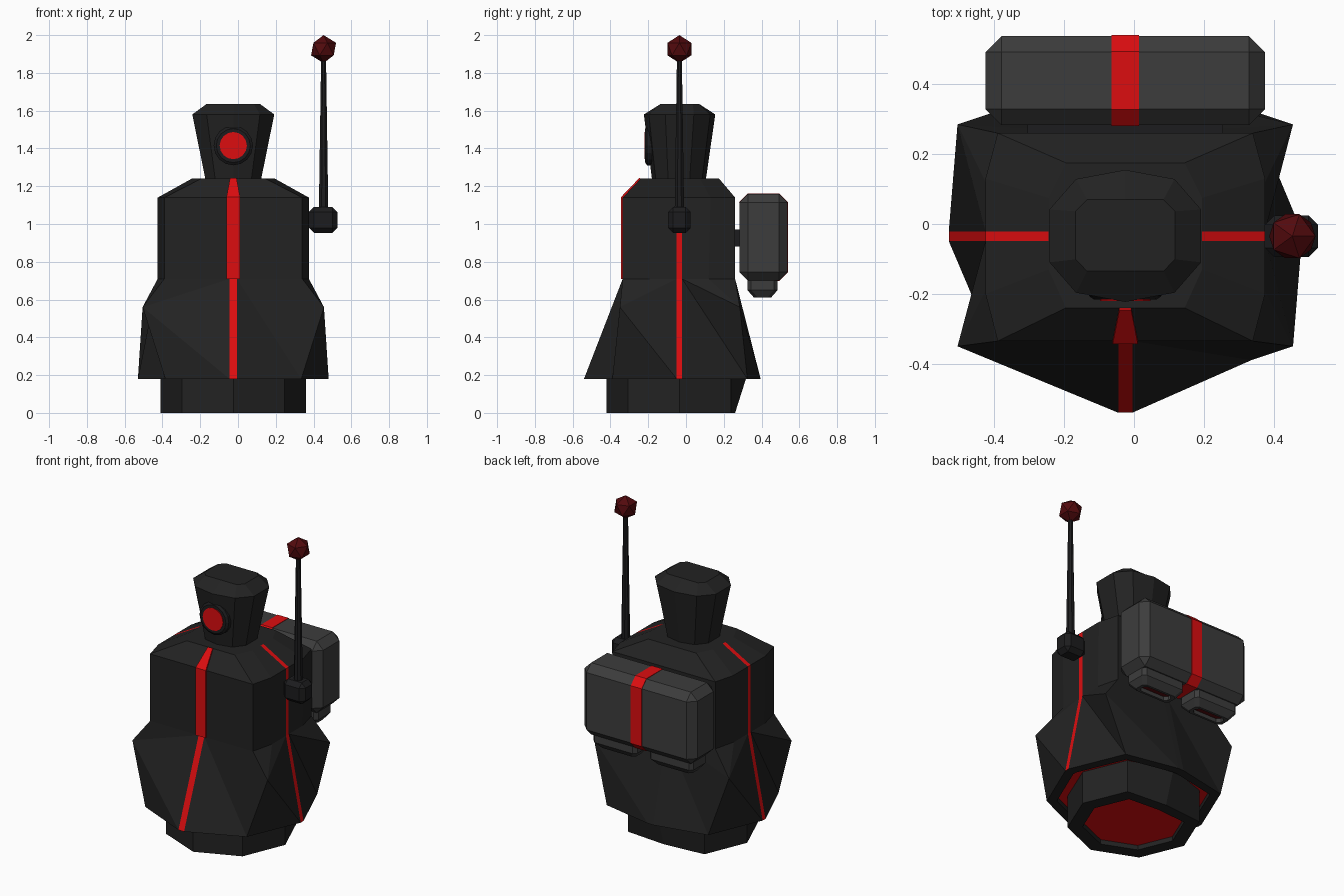
import bpy, bmesh, math
from mathutils import Vector, Matrix

if "Cube" in bpy.data.objects:
    bpy.data.objects.remove(bpy.data.objects["Cube"])

CX, CY = -0.025, -0.035


def mat(name, c):
    m = bpy.data.materials.new(name)
    m.diffuse_color = (*c, 1)
    m.use_nodes = True
    m.node_tree.nodes["Principled BSDF"].inputs["Base Color"].default_value = m.diffuse_color
    return m


SHELL = mat("charcoal", (0.016, 0.016, 0.016))
DARK = mat("near black", (0.012, 0.012, 0.013))
GREY = mat("pack grey", (0.046, 0.046, 0.046))
RED = mat("bright red", (0.72, 0.004, 0.005))
MAROON = mat("dark red", (0.085, 0.003, 0.004))


def finish(name, bm, *mats, recalc=True):
    if recalc:
        bmesh.ops.recalc_face_normals(bm, faces=bm.faces)
    me = bpy.data.meshes.new(name)
    bm.to_mesh(me)
    bm.free()
    for m in mats:
        me.materials.append(m)
    ob = bpy.data.objects.new(name, me)
    bpy.context.collection.objects.link(ob)
    return ob


def ring(bm, pts):
    return [bm.verts.new(p) for p in pts]


def bridge(bm, a, b, index=0):
    n = len(a)
    for i in range(n):
        bm.faces.new((a[i], a[(i + 1) % n], b[(i + 1) % n], b[i])).material_index = index


def loft(name, rings, *mats):
    bm = bmesh.new()
    rs = [ring(bm, r) for r in rings]
    for a, b in zip(rs, rs[1:]):
        bridge(bm, a, b)
    bm.faces.new(rs[0])
    bm.faces.new(rs[-1])
    return finish(name, bm, *mats)


def box(name, lo, hi, m, bevel=0.0):
    bm = bmesh.new()
    c = [(a + b) / 2 for a, b in zip(lo, hi)]
    s = [b - a for a, b in zip(lo, hi)]
    bmesh.ops.create_cube(bm, size=1, matrix=Matrix.Translation(c) @ Matrix.Diagonal((*s, 1)))
    if bevel:
        bmesh.ops.bevel(bm, geom=bm.edges[:], offset=bevel, segments=1, affect='EDGES')
    return finish(name, bm, m)


def strip(name, path, thick, m):
    # plate along x-width half w following (y, z, w); thickened along the normal
    bm = bmesh.new()
    rows = [ring(bm, [(CX - w, y, z), (CX + w, y, z)]) for y, z, w in path]
    for a, b in zip(rows, rows[1:]):
        bm.faces.new((a[0], a[1], b[1], b[0]))
    ob = finish(name, bm, m, recalc=False)
    mod = ob.modifiers.new("thickness", 'SOLIDIFY')
    mod.thickness, mod.offset = thick, 1
    return ob


# torso and flared skirt in one shell; painted stripes are its middle faces
def octo(z, xc, xs, y0, y1, ya, yb):
    """Chamfered rectangle, counter-clockwise from the front, with stripe edges."""
    f, s = 0.02, 0.014
    p = [(-f, y0), (f, y0), (xc, y0), (xs, ya), (xs, CY - s), (xs, CY + s), (xs, yb), (xc, y1),
         (f, y1), (-f, y1), (-xc, y1), (-xs, yb), (-xs, CY + s), (-xs, CY - s), (-xs, ya), (-xc, y0)]
    return [(CX + x, y, z) for x, y in p]


bm = bmesh.new()
waist = ring(bm, octo(0.71, 0.365, 0.40, -0.335, 0.26, -0.19, 0.12))
chest = ring(bm, octo(1.14, 0.365, 0.40, -0.335, 0.26, -0.20, 0.13))
top = ring(bm, octo(1.24, 0.17, 0.22, -0.24, 0.175, -0.13, 0.075))
bridge(bm, waist, chest)
bridge(bm, chest, top)
for f in bm.faces:                       # side stripes
    c = f.calc_center_median()
    if abs(c.y - CY) < 0.002 and abs(c.x - CX) > 0.1:
        f.material_index = 1
bm.faces.new(top)
full = octo(0.18, 0.36, 0.505, -0.54, 0.395, 0, 0)
hem_pts = [full[i] for i in (0, 1, 4, 5, 8, 9, 12, 13)]
hem = ring(bm, hem_pts)
cor = ring(bm, [(CX + x, y, 0.18) for x, y in ((0.36, -0.39), (0.36, 0.325), (-0.36, 0.325), (-0.36, -0.39))])
flare = ring(bm, [(CX + x, y, 0.56) for x, y in ((0.48, -0.35), (0.48, 0.285), (-0.48, 0.285), (-0.48, -0.35))])
for i in range(4):
    t0, t1, ta, tb, n0 = (waist[(4 * i + k) % 16] for k in range(5))
    b0, b1, nb = hem[2 * i], hem[2 * i + 1], hem[(2 * i + 2) % 8]
    c, cb = flare[i], cor[i]
    bm.faces.new((t0, b0, b1, t1)).material_index = 0 if i == 2 else 1
    for tri in ((t1, b1, cb), (t1, cb, c), (t1, c, ta), (ta, c, tb),
                (c, cb, nb), (c, nb, n0), (c, n0, tb)):
        bm.faces.new(tri)
# rim and red lining under the skirt
outer = [v for i in range(4) for v in (hem[2 * i], hem[2 * i + 1], cor[i])]


def shrink(z):
    return ring(bm, [(CX + (v.co.x - CX) * 0.88, -0.06 + (v.co.y + 0.06) * 0.88, z) for v in outer])


inner, lining = shrink(0.18), shrink(0.21)
bridge(bm, outer, inner)
bridge(bm, inner, lining)
bm.faces.new(lining).material_index = 1
finish("torso_and_skirt", bm, SHELL, RED)

# raised front stripe
strip("front_stripe", [(-0.335, 0.71, 0.036), (-0.335, 1.14, 0.036), (-0.24, 1.238, 0.017)], 0.009, RED)


# base drum: octagon, heel cut back at the bottom, red recess below
def base(z, k, back):
    pts = []
    for i in range(8):
        a = -math.pi / 2 + i * math.pi / 4
        y = CY + 0.385 * k * math.sin(a)
        pts.append((CX + 0.385 * k * math.cos(a), min(y, back), z))
    return pts


bm = bmesh.new()
rs = [ring(bm, r) for r in (base(0.22, 1, 0.33), base(0, 1, 0.26), base(0, 0.77, 0.19), base(0.03, 0.77, 0.19))]
for a, b in zip(rs, rs[1:]):
    bridge(bm, a, b)
bm.faces.new(rs[0])
bm.faces.new(rs[-1]).material_index = 1
finish("base", bm, SHELL, RED)


# head: flaring column with chamfered cap
def head(z, a, y0, y1, shape):
    m, h = (y0 + y1) / 2, (y1 - y0) / 2
    right = [(a * x, m + h * y) for x, y in shape]
    pts = right + [(-x, y) for x, y in reversed(right[1:-1])]
    return [(CX + x, y, z) for x, y in pts]


ROUND = [(0, -1), (0.65, -0.86), (1, -0.4), (1, 0.4), (0.65, 0.86), (0, 1)]
CAP = [(0, -1), (0.77, -1), (1, -0.67), (1, 0.67), (0.77, 1), (0, 1)]
loft("head", [head(1.235, 0.147, -0.18, 0.105, ROUND), head(1.58, 0.217, -0.223, 0.155, ROUND),
              head(1.635, 0.142, -0.135, 0.07, CAP)], SHELL)


# eye: dark housing with red lens
def disc(r, y, n=16):
    return [(CX + r * math.cos(2 * math.pi * i / n), y, 1.415 + r * math.sin(2 * math.pi * i / n)) for i in range(n)]


loft("eye_housing", [disc(0.104, -0.15), disc(0.104, -0.206), disc(0.09, -0.216)], DARK)
loft("eye_lens", [disc(0.072, -0.21), disc(0.072, -0.22)], RED)

# backpack with wrapped stripe and two thrusters
box("backpack", (CX - 0.4, 0.283, 0.70), (CX + 0.4, 0.538, 1.16), GREY, 0.046)
strip("backpack_stripe", [(0.283, 1.114, 0.039), (0.329, 1.16, 0.039), (0.492, 1.16, 0.039), (0.538, 1.114, 0.039),
                          (0.538, 0.746, 0.039), (0.492, 0.70, 0.039), (0.329, 0.70, 0.039)], 0.003, RED)
box("backpack_mount", (CX - 0.28, 0.2, 0.88), (CX + 0.28, 0.30, 0.97), DARK)


def rect(cx, z, hx, hy):
    cy, c = 0.405, 0.02
    p = [(hx - c, -hy), (hx, -hy + c), (hx, hy - c), (hx - c, hy)]
    p += [(-x, -y) for x, y in p]
    return [(cx + x, cy + y, z) for x, y in p]


for side, s in (("left", -1), ("right", 1)):
    x = CX + s * 0.2
    bm = bmesh.new()
    rs = [ring(bm, rect(x, *r)) for r in ((0.72, 0.155, 0.08), (0.65, 0.155, 0.08), (0.61, 0.125, 0.045),
                                          (0.61, 0.105, 0.03), (0.635, 0.105, 0.03))]
    for a, b in zip(rs, rs[1:]):
        bridge(bm, a, b)
    bm.faces.new(rs[0])
    bm.faces.new(rs[-1]).material_index = 1
    finish(side + "_thruster", bm, GREY, MAROON)

# antenna: socket, tapered rod, faceted ball
AX, AY = 0.453, -0.035
box("antenna_socket", (0.375, AY - 0.06, 0.953), (0.527, AY + 0.06, 1.09), DARK, 0.027)


def circ(r, z, n=8):
    return [(AX + r * math.cos(math.pi * (2 * i + 1) / n), AY + r * math.sin(math.pi * (2 * i + 1) / n), z)
            for i in range(n)]


loft("antenna_rod", [circ(0.027, 1.07), circ(0.014, 1.89)], DARK)
bm = bmesh.new()
bmesh.ops.create_icosphere(bm, subdivisions=1, radius=0.074, matrix=Matrix.Translation((AX, AY, 1.926)))
finish("antenna_ball", bm, MAROON)
